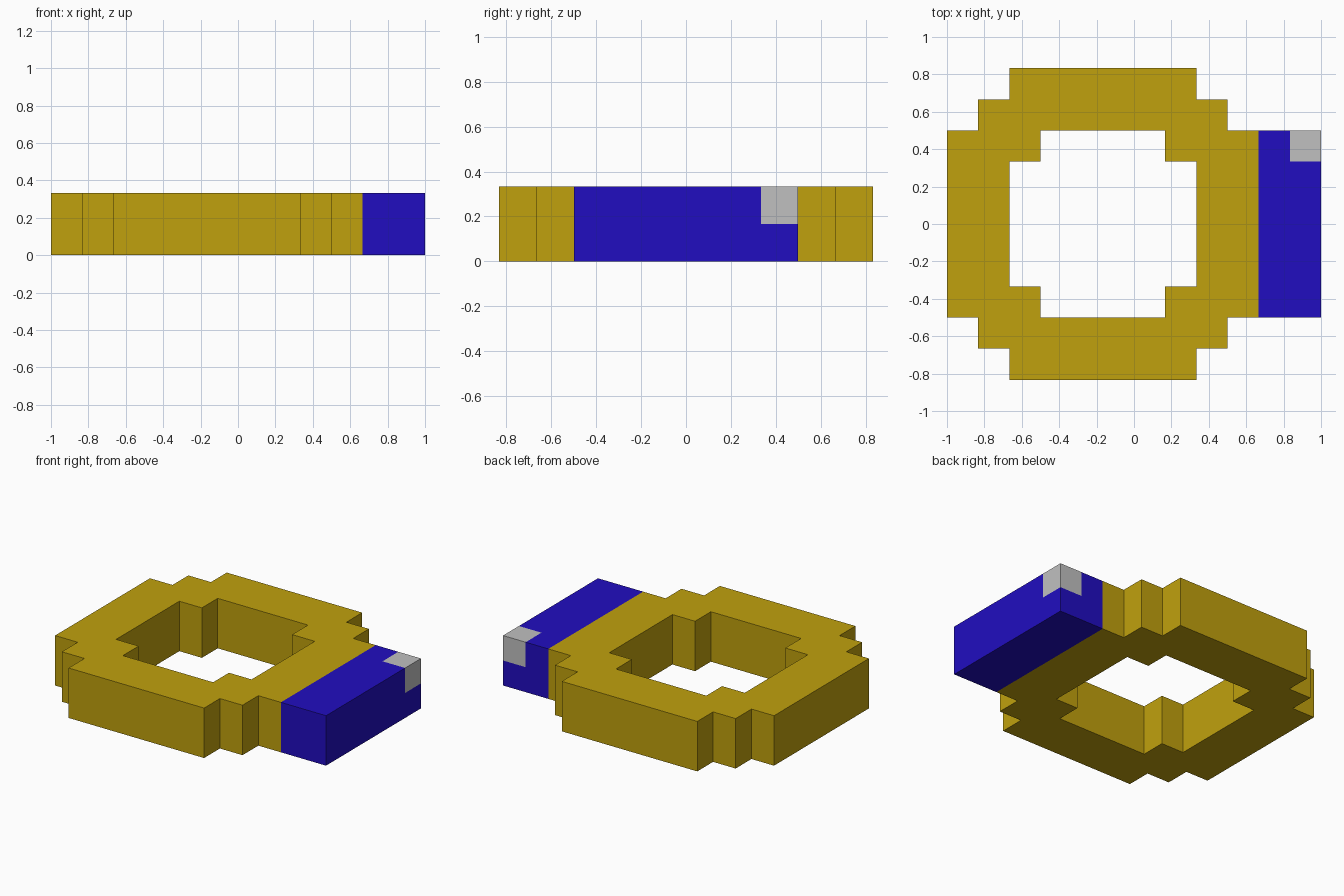
import bpy, bmesh
from mathutils import Vector

cube = bpy.data.objects.get("Cube")
if cube:
    bpy.data.objects.remove(cube, do_unlink=True)

U = 1 / 6            # one block step
HEIGHT = 2 * U
RING_X = -U          # ring centre
CONTACT_X = 4 * U    # where the stone meets the band


def material(name, rgb):
    m = bpy.data.materials.new(name)
    m.use_nodes = True
    m.diffuse_color = (*rgb, 1)
    bsdf = next(n for n in m.node_tree.nodes if n.type == 'BSDF_PRINCIPLED')
    bsdf.inputs["Base Color"].default_value = (*rgb, 1)
    return m


gold = material("gold", (0.527, 0.355, 0.004))
blue = material("deep blue", (0.015, 0.004, 0.527))
silver = material("light grey", (0.527, 0.527, 0.527))


def finish(name, bm, mats):
    # drop the hidden wall shared by band and stone
    hidden = [f for f in bm.faces
              if all(abs(v.co.x - CONTACT_X) < 1e-4 for v in f.verts)]
    bmesh.ops.delete(bm, geom=hidden, context='FACES')
    me = bpy.data.meshes.new(name)
    bm.to_mesh(me)
    bm.free()
    for m in mats:
        me.materials.append(m)
    ob = bpy.data.objects.new(name, me)
    bpy.context.collection.objects.link(ob)
    return ob


def stepped_loop(bm, quarter):
    """Closed outline from one quarter, mirrored in x and y."""
    half = quarter + [(-x, y) for x, y in reversed(quarter)]
    full = half + [(-x, -y) for x, y in half]
    vs = [bm.verts.new((RING_X + x * U, y * U, 0)) for x, y in full]
    return [bm.edges.new((a, b)) for a, b in zip(vs, vs[1:] + vs[:1])]


# Band: stepped ring extruded upward
bm = bmesh.new()
edges = stepped_loop(bm, [(5, 3), (4, 3), (4, 4), (3, 4), (3, 5)])
edges += stepped_loop(bm, [(3, 2), (2, 2), (2, 3)])
bmesh.ops.triangle_fill(bm, edges=edges, use_beauty=True)
top = bmesh.ops.extrude_face_region(bm, geom=bm.faces[:])["geom"]
bmesh.ops.translate(bm, vec=(0, 0, HEIGHT),
                    verts=[g for g in top if isinstance(g, bmesh.types.BMVert)])
bmesh.ops.recalc_face_normals(bm, faces=bm.faces[:])
finish("ring_band", bm, [gold])

# Stone: block with a pale glint on its upper rear outer corner
bm = bmesh.new()
bmesh.ops.create_cube(bm, size=1)
for v in bm.verts:
    v.co = Vector((5 * U + v.co.x * 2 * U, v.co.y * 6 * U, U + v.co.z * HEIGHT))
corner = Vector((5 * U, 2 * U, U))
for axis in ((1, 0, 0), (0, 1, 0), (0, 0, 1)):
    bmesh.ops.bisect_plane(bm, geom=bm.verts[:] + bm.edges[:] + bm.faces[:],
                           plane_co=corner, plane_no=axis)
for f in bm.faces:
    c = f.calc_center_median()
    f.material_index = int(all(c[i] > corner[i] for i in range(3)))
finish("stone", bm, [blue, silver])
